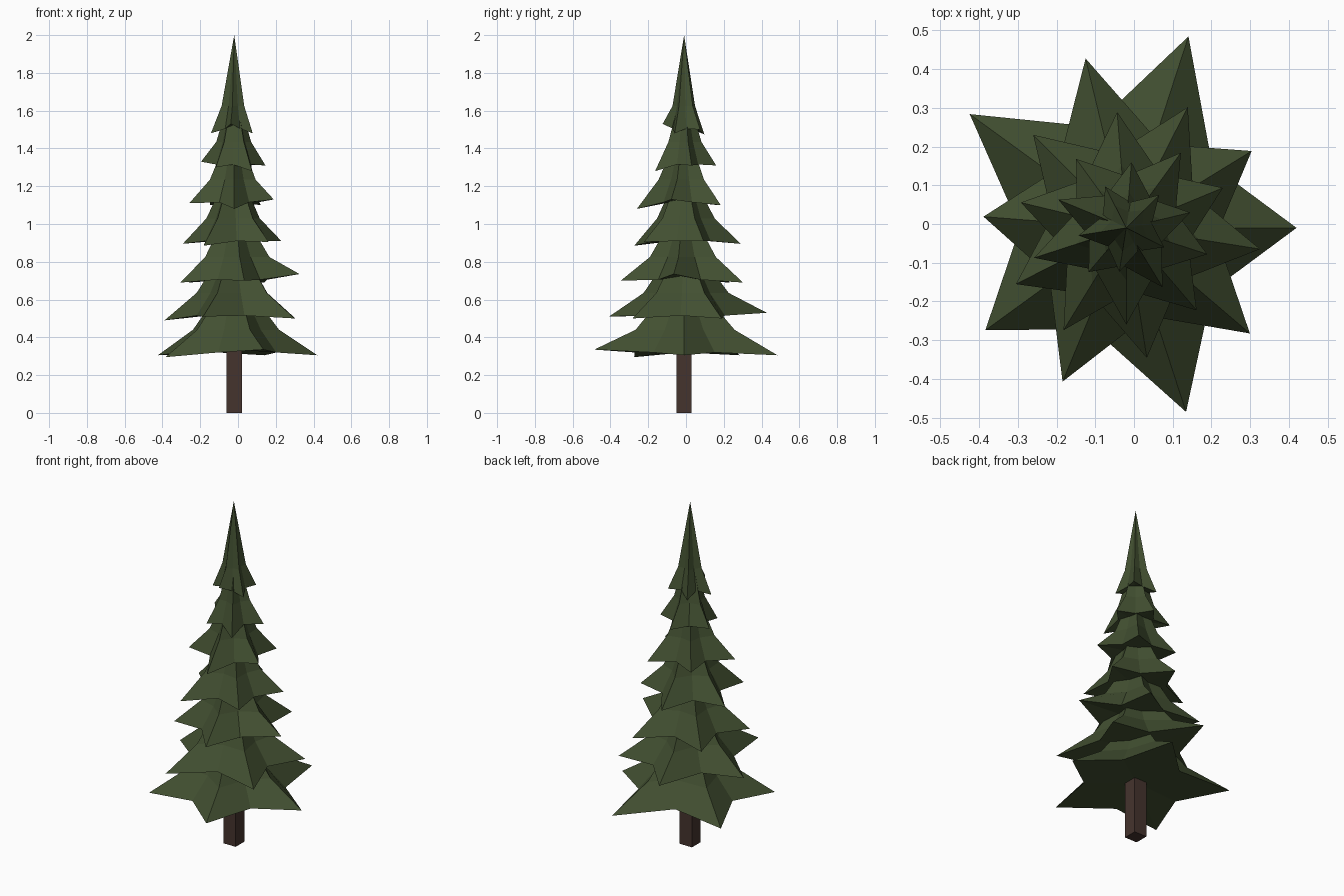
import bpy
import bmesh
from math import sin, cos, radians
from mathutils import Vector

if "Cube" in bpy.data.objects:
    bpy.data.objects.remove(bpy.data.objects["Cube"])

AXIS = Vector((-0.02, -0.01, 0))
POINTS = 5          # branch tips per tier
TWIST = 31.5        # turn of each tier over the one below
VALLEY = 0.57       # rim notch radius relative to the tip
SHOULDER = 0.54     # bend radius under each tip
CREASE = 0.36       # bend radius above each notch


def make_material(name, colour):
    mat = bpy.data.materials.new(name)
    mat.use_nodes = True
    mat.diffuse_color = colour
    mat.node_tree.nodes["Principled BSDF"].inputs["Base Color"].default_value = colour
    return mat


def add_object(name, bm, mat):
    bmesh.ops.recalc_face_normals(bm, faces=bm.faces)
    mesh = bpy.data.meshes.new(name)
    bm.to_mesh(mesh)
    bm.free()
    mesh.materials.append(mat)
    obj = bpy.data.objects.new(name, mesh)
    bpy.context.collection.objects.link(obj)
    return obj


def polar(radius, degrees, z):
    a = radians(degrees)
    return AXIS + Vector((radius * cos(a), radius * sin(a), z))


def foliage_tier(name, phase, base, peak, radii, lifts, mat):
    """Star-shaped skirt that bends at a shoulder and rises to a peak."""
    bm = bmesh.new()
    rim, bend = [], []
    step = 360 / POINTS
    mean = sum(radii) / POINTS
    for k in range(POINTS):
        tip = phase + k * step
        notch = tip + step / 2
        rim.append(bm.verts.new(polar(radii[k], tip, base + lifts[k])))
        rim.append(bm.verts.new(polar(mean * VALLEY, notch, base + 0.015)))
        bend.append(bm.verts.new(polar(radii[k] * SHOULDER, tip, base + 0.135)))
        bend.append(bm.verts.new(polar(mean * CREASE, notch, base + 0.135)))
    top = bm.verts.new(polar(0, 0, peak))
    under = bm.verts.new(polar(0, 0, base + 0.03))
    count = len(rim)
    for k in range(count):
        n = (k + 1) % count
        bm.faces.new((rim[k], rim[n], bend[n], bend[k]))
        bm.faces.new((bend[k], bend[n], top))
        bm.faces.new((rim[n], rim[k], under))
    return add_object(name, bm, mat)


needle_green = make_material("needle_green", (0.055, 0.08, 0.031, 1))
bark_brown = make_material("bark_brown", (0.06, 0.034, 0.027, 1))

# Square trunk
bm = bmesh.new()
bmesh.ops.create_cube(bm, size=1)
for v in bm.verts:
    v.co = Vector((v.co.x * 0.08, v.co.y * 0.08, (v.co.z + 0.5) * 0.42)) + AXIS
add_object("trunk", bm, bark_brown)

# Foliage from bottom to top: rim height, tip radii, tip lifts
tiers = [
    (0.305, (0.44, 0.52, 0.50, 0.45, 0.50), (0, 0, 0, -0.01, 0.03)),
    (0.50, (0.38, 0.45, 0.37, 0.43, 0.42), (0, 0.03, -0.01, 0.01, 0)),
    (0.69, (0.35, 0.35, 0.34, 0.32, 0.34), (0.045, 0, 0, 0, 0.01)),
    (0.895, (0.27, 0.30, 0.28, 0.31, 0.28), (0.015, 0, 0, -0.01, 0.01)),
    (1.10, (0.22, 0.24, 0.22, 0.25, 0.25), (0.03, 0, 0, 0.01, -0.02)),
    (1.30, (0.17, 0.17, 0.19, 0.15, 0.18), (0.01, 0.01, 0.03, 0, -0.02)),
    (1.49, (0.11, 0.12, 0.12, 0.125, 0.115), (-0.01, 0.01, -0.015, -0.01, 0.04)),
]
# Table order starts at the tip nearest +x
for i, (base, radii, lifts) in enumerate(tiers):
    phase = (i * TWIST + 36) % 72 - 36
    peak = 2.0 if i == len(tiers) - 1 else base + 0.45
    foliage_tier(f"foliage_tier_{i + 1}", phase, base, peak, radii, lifts, needle_green)
